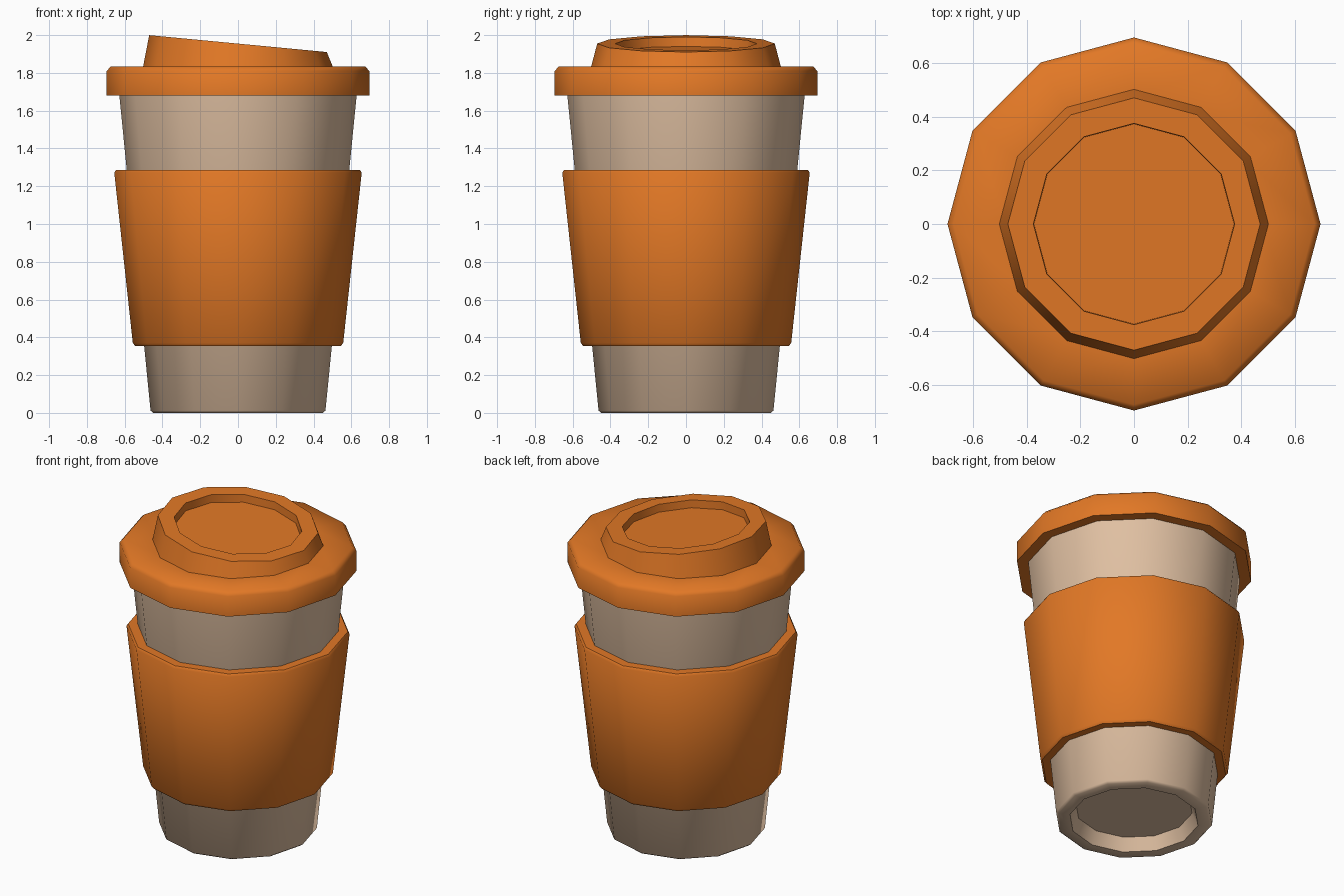
import bpy, bmesh, math

if "Cube" in bpy.data.objects:
    bpy.data.objects.remove(bpy.data.objects["Cube"])

SIDES = 12


def material(name, rgb):
    m = bpy.data.materials.new(name)
    m.diffuse_color = (*rgb, 1)
    m.use_nodes = True
    m.node_tree.nodes["Principled BSDF"].inputs["Base Color"].default_value = m.diffuse_color
    return m


orange = material("burnt_orange", (0.76, 0.188, 0.019))
cream = material("warm_beige", (0.745, 0.527, 0.361))


def lathe(name, profile, mat, closed=False, tilt=None):
    """Turn an (r, z) profile around z; open profiles are capped at both ends."""
    bm = bmesh.new()
    rings = []
    for r, z in profile:
        ring = []
        for i in range(SIDES):
            a = 2 * math.pi * i / SIDES
            x, y = r * math.cos(a), r * math.sin(a)
            ring.append(bm.verts.new((x, y, tilt(x, z) if tilt else z)))
        rings.append(ring)
    pairs = list(zip(rings, rings[1:]))
    if closed:
        pairs.append((rings[-1], rings[0]))
    else:
        bm.faces.new(rings[0])
        bm.faces.new(rings[-1])
    for a, b in pairs:
        for i in range(SIDES):
            j = (i + 1) % SIDES
            bm.faces.new((a[i], a[j], b[j], b[i]))
    bmesh.ops.recalc_face_normals(bm, faces=bm.faces)
    me = bpy.data.meshes.new(name)
    bm.to_mesh(me)
    bm.free()
    me.materials.append(mat)
    ob = bpy.data.objects.new(name, me)
    bpy.context.collection.objects.link(ob)
    bpy.ops.object.select_all(action='DESELECT')
    ob.select_set(True)
    bpy.context.view_layer.objects.active = ob
    bpy.ops.object.shade_smooth_by_angle(angle=math.radians(50))
    return ob


# Tapered cup with a recessed base
lathe("cup", [(0.345, 0.08), (0.38, 0.0), (0.448, 0.0), (0.463, 0.012),
              (0.63, 1.70)], cream)

# Heat sleeve around the middle, with small bevels
lathe("sleeve", [(0.49, 0.355), (0.545, 0.355), (0.557, 0.37), (0.655, 1.272),
                 (0.645, 1.287), (0.58, 1.287)], orange, closed=True)

# Lid rim overhanging the cup
lathe("lid_rim", [(0.60, 1.68), (0.695, 1.68), (0.695, 1.81), (0.673, 1.835),
                  (0.48, 1.835)], orange)


# Raised drinking top, sloping down towards +x, with a sunken floor
def slope(x, z):
    return z if z < 1.85 else z - 0.095 * x


lathe("lid_top", [(0.503, 1.83), (0.47, 1.955), (0.375, 1.955),
                  (0.373, 1.905)], orange, tilt=slope)
